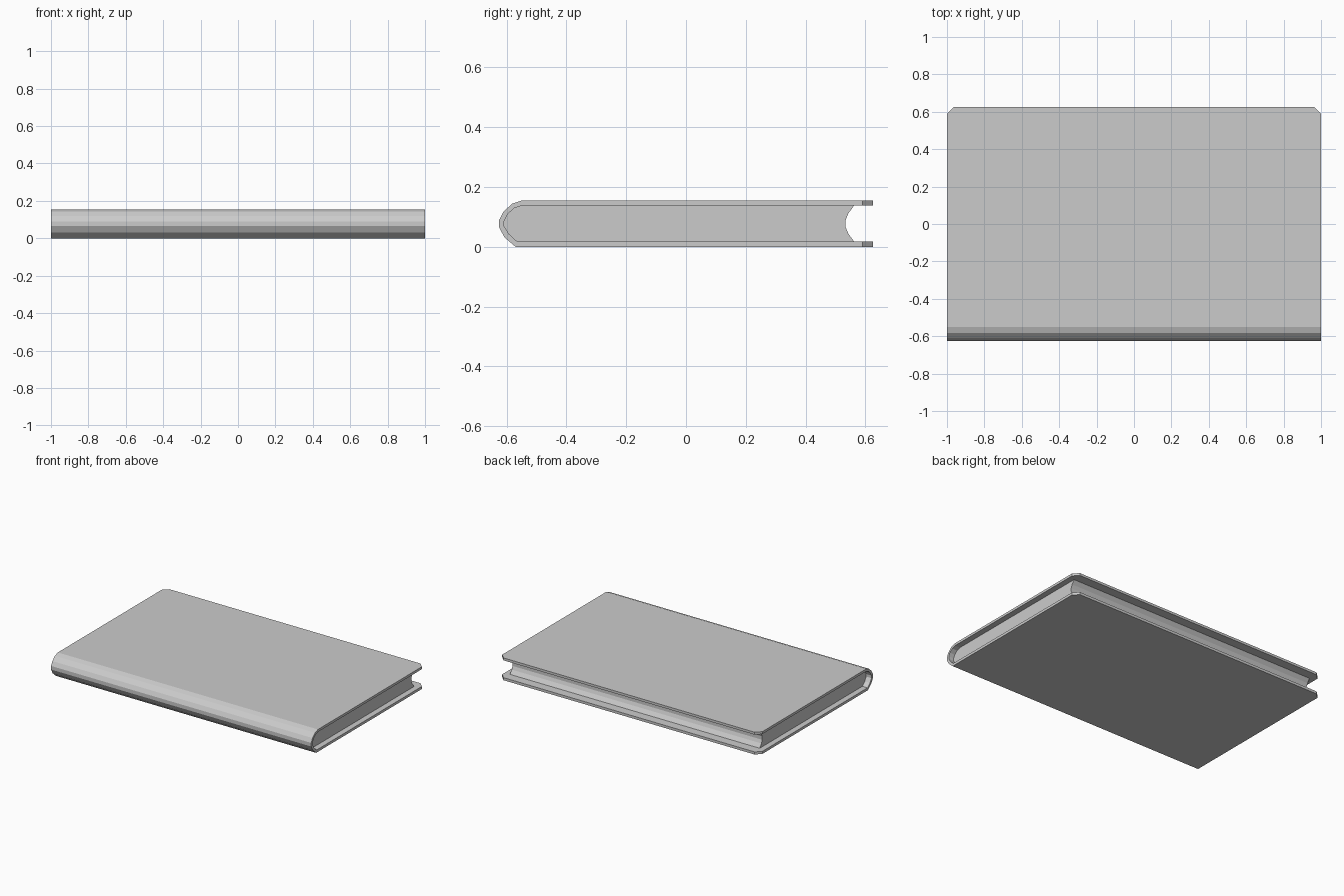
import bpy, bmesh

if "Cube" in bpy.data.objects:
    bpy.data.objects.remove(bpy.data.objects["Cube"])

HALF_LEN = 1.0      # half length along the spine
FORE = 0.625        # fore edge of the cover boards
PAGE_INSET = 0.04   # pages sit back from the cover ends
CORNER = 0.035


def extrude_profile(name, profile, half, corner_y=None):
    """Extrude a (y, z) outline along x; optionally cut the board corners at corner_y."""
    bm = bmesh.new()
    face = bm.faces.new([bm.verts.new((-half, y, z)) for y, z in profile])
    new = bmesh.ops.extrude_face_region(bm, geom=[face])["geom"]
    verts = [g for g in new if isinstance(g, bmesh.types.BMVert)]
    bmesh.ops.translate(bm, verts=verts, vec=(2 * half, 0, 0))
    if corner_y is not None:
        edges = [e for e in bm.edges
                 if all(abs(v.co.y - corner_y) < 1e-5 for v in e.verts)
                 and abs(e.verts[0].co.x - e.verts[1].co.x) < 1e-5]
        bmesh.ops.bevel(bm, geom=edges, offset=CORNER, segments=1,
                        profile=0.5, affect='EDGES')
    bmesh.ops.recalc_face_normals(bm, faces=bm.faces)
    bmesh.ops.triangulate(bm, faces=[f for f in bm.faces if len(f.verts) > 4])
    mesh = bpy.data.meshes.new(name)
    bm.to_mesh(mesh)
    bm.free()
    obj = bpy.data.objects.new(name, mesh)
    bpy.context.collection.objects.link(obj)
    return obj


# Rounded spine, bottom to top, outside and inside of the cover
spine_outer = [(-0.57, 0), (-0.607, 0.032), (-0.625, 0.065), (-0.625, 0.09),
               (-0.61, 0.118), (-0.582, 0.144), (-0.55, 0.155)]
spine_inner = [(-0.565, 0.018), (-0.592, 0.043), (-0.608, 0.069), (-0.608, 0.087),
               (-0.597, 0.109), (-0.575, 0.129), (-0.548, 0.138)]

# Cover: two boards joined by the spine
cover = ([(FORE, 0)] + spine_outer + [(FORE, 0.155), (FORE, 0.138)]
         + spine_inner[::-1] + [(FORE, 0.018)])
extrude_profile("cover", cover, HALF_LEN, FORE)

# Page block: fills the cover, with a hollow fore edge
fore_edge = [(0.562, 0.138), (0.543, 0.112), (0.534, 0.09),
             (0.534, 0.066), (0.543, 0.044), (0.562, 0.018)]
extrude_profile("pages", spine_inner + fore_edge, HALF_LEN - PAGE_INSET)
